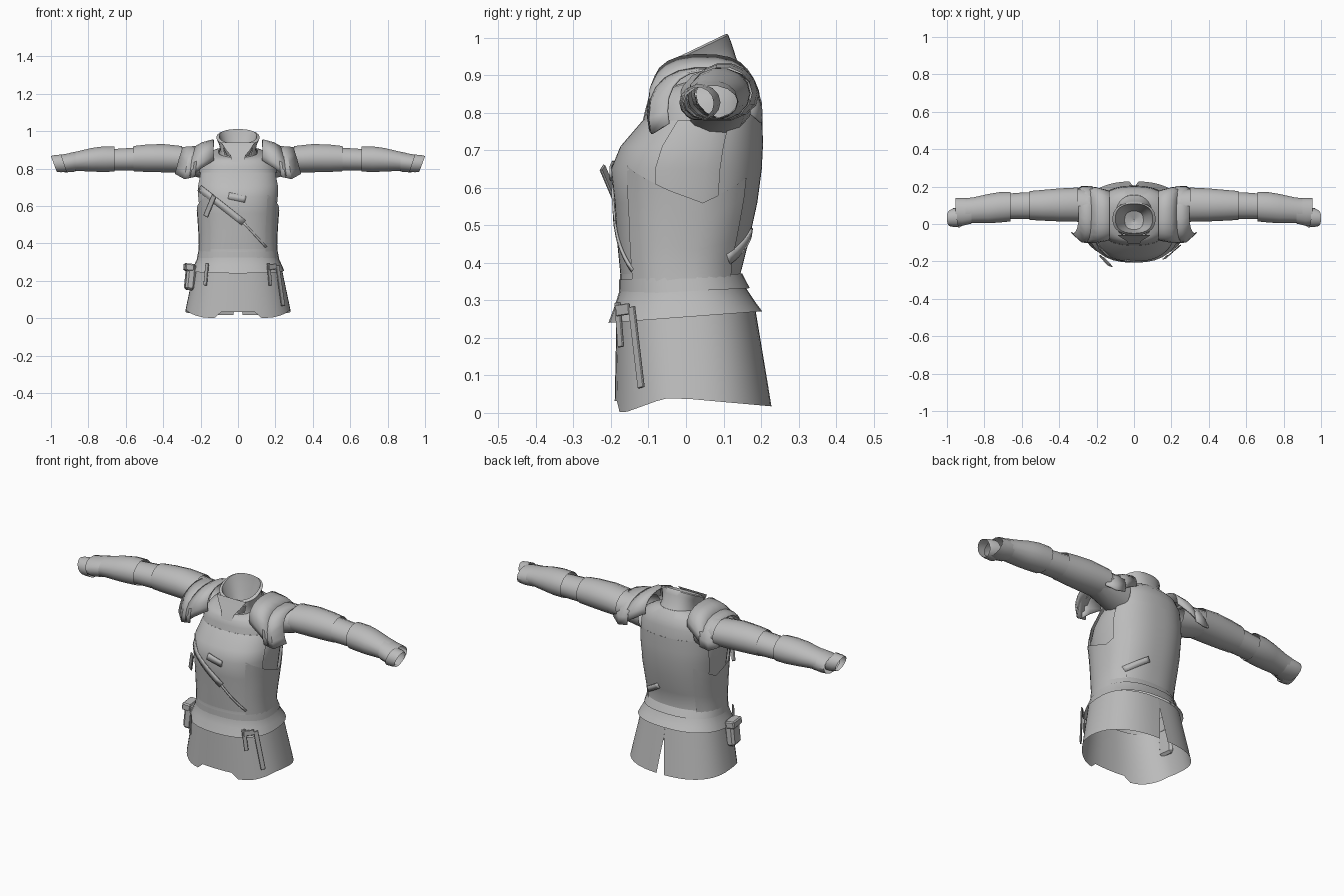
import bpy, bmesh, math
from mathutils import Vector

cube = bpy.data.objects.get("Cube")
if cube:
    bpy.data.objects.remove(cube, do_unlink=True)

grey = bpy.data.materials.new("plain_grey")
grey.use_nodes = True
grey.diffuse_color = (0.5, 0.5, 0.5, 1)
grey.node_tree.nodes["Principled BSDF"].inputs["Base Color"].default_value = (0.5, 0.5, 0.5, 1)

E = 2.4  # roundness of the torso sections


def finish(name, bm, angle=35):
    mesh = bpy.data.meshes.new(name)
    bm.to_mesh(mesh)
    bm.free()
    mesh.materials.append(grey)
    obj = bpy.data.objects.new(name, mesh)
    bpy.context.collection.objects.link(obj)
    bpy.ops.object.select_all(action='DESELECT')
    obj.select_set(True)
    bpy.context.view_layer.objects.active = obj
    bpy.ops.object.shade_smooth_by_angle(angle=math.radians(angle))
    return obj


def grid(name, rows, closed=False, skip=None, angle=35):
    """Skin rows of points with quads."""
    bm = bmesh.new()
    vs = [[bm.verts.new(p) for p in row] for row in rows]
    n = len(vs[0])
    for i in range(len(vs) - 1):
        for j in range(n if closed else n - 1):
            k = (j + 1) % n
            if not (skip and skip(i, j)):
                bm.faces.new((vs[i][j], vs[i][k], vs[i + 1][k], vs[i + 1][j]))
    return finish(name, bm, angle)


def thicken(obj, amount):
    solid = obj.modifiers.new("thickness", 'SOLIDIFY')
    solid.thickness, solid.offset = amount, 0


def power(v, e):
    return math.copysign(abs(v) ** e, v)


def section(z, rx, front, back, tilt=0, a0=0, a1=360, n=32, shrink=0):
    """Rounded torso section; angle 0 is +x, 90 is back, 270 is front."""
    cy, ry = (front + back) / 2, (back - front) / 2 - shrink
    count = n if a1 - a0 == 360 else n + 1
    row = []
    for i in range(count):
        a = math.radians(a0 + (a1 - a0) * i / n)
        y = cy + ry * power(math.sin(a), 2 / E)
        row.append(((rx - shrink) * power(math.cos(a), 2 / E), y, z + tilt * (y - front)))
    return row


# Torso profile: height, half width, front, back
torso = [(.33, .212, -.172, .155), (.37, .205, -.175, .145), (.46, .208, -.184, .168),
         (.56, .215, -.19, .19), (.65, .224, -.2, .202), (.71, .224, -.175, .205),
         (.78, .21, -.115, .204)]


def at(z):
    for lo, hi in zip(torso, torso[1:]):
        if z <= hi[0]:
            t = (z - lo[0]) / (hi[0] - lo[0])
            return [a + (b - a) * t for a, b in zip(lo, hi)]
    return torso[-1]


def surface(x, z, side=-1, lift=.004):
    _, rx, front, back = at(z)
    t = max(0, 1 - abs(x / rx) ** E) ** (1 / E)
    return Vector((x, (front + back) / 2 + side * ((back - front) / 2 * t + lift), z))


def strap(name, p, q, width, side=-1, steps=8):
    """Thin band laid on the torso between two (x, z) points."""
    d = Vector((q[0] - p[0], q[1] - p[1])).normalized()
    rows = []
    for i in range(steps + 1):
        t = i / steps
        x, z = p[0] + (q[0] - p[0]) * t, p[1] + (q[1] - p[1]) * t
        rows.append([surface(x - s * d.y * width, z + s * d.x * width, side) for s in (-.5, .5)])
    thicken(grid(name, rows), .006)


def box(name, centre, size, turn=(0, 0, 0), bevel=.006):
    bpy.ops.mesh.primitive_cube_add(size=1, location=centre, rotation=turn)
    obj = bpy.context.object
    obj.name, obj.scale = name, size
    bpy.ops.object.transform_apply(location=False, rotation=False, scale=True)
    obj.data.materials.append(grey)
    mod = obj.modifiers.new("bevel", 'BEVEL')
    mod.width, mod.segments = bevel, 1


# Undershirt, with a front plate and a back plate over it
grid("undershirt", [section(*r, shrink=.012) for r in torso], closed=True)
grid("front_plate", [section(*r, a0=200, a1=340) for r in torso])
grid("back_plate", [section(*r, a0=22, a1=158) for r in torso])

# Yoke from the chest up to the neck
grid("yoke", [section(.78, .21, -.115, .204),
              section(.81, .205, -.108, .2, .08),
              section(.84, .185, -.1, .185, .15),
              section(.855, .14, -.085, .155, .25),
              section(.86, .105, -.07, .13, .3)], closed=True)

# Side panels of the vest, hugging the torso, cut in a shallow V under the arm
for s, label in ((1, "left"), (-1, "right")):
    rows = []
    for i in range(11):
        a = math.radians(-50 + 10 * i)
        top = .56 + .1 * abs(i - 6) / 6
        row = []
        for j in range(6):
            z = .35 + (top - .35) * j / 5
            _, rx, front, back = at(z)
            y = (front + back) / 2 + ((back - front) / 2 + .002) * power(math.sin(a), 2 / E)
            row.append((s * (rx + .004) * power(math.cos(a), 2 / E), y, z))
        rows.append(row)
    grid(label + "_side_panel", rows)

# Flared lower edge of the vest and the belt seam
grid("vest_hem", [section(.37, .207, -.176, .147), section(.33, .214, -.176, .162),
                  section(.285, .232, -.19, .187, .02), section(.24, .247, -.207, .203, .075)],
     closed=True)
grid("belt", [section(z, rx, -.178, back, .05) for z, rx, back in
              ((.315, .219, .17), (.355, .211, .15))], closed=True)

# Skirt, slit at the back, with stepped lower front edge
rows = []
for t in (0, .25, .5, .75, 1):
    gap = max(0, t - .25) * 4
    row = section(0, .232 + .05 * t, -.185 - .005 * t, .185 + .043 * t, 0, 90 + gap, 450 - gap - .01, 48)
    for i, (x, y, z) in enumerate(row):
        low = .038 - .036 * min(1, max(0, -y - .06) / .1) - .018 * max(0, y) / .2
        low += .03 if abs(x) < .1 and y < 0 else 0
        row[i] = (x, y, .275 + (low - .275) * t)
    rows.append(row)
grid("skirt", rows)

# Raised collar with a slot either side of the throat, and its funnel lining
collar = [section(.835, .105, -.078, .16, .3), section(.865, .095, -.07, .135, .38),
          section(.9, .103, -.064, .122, .45), section(.925, .115, -.058, .113, .48),
          section(.935, .1, -.05, .108, .48)]
grid("collar", collar, closed=True, skip=lambda i, j: i == 1 and j in (20, 21, 26, 27))
grid("collar_lining", [section(.935, .1, -.05, .108, .48), section(.9, .085, -.045, .1, .4),
                       section(.845, .05, -.03, .07, .1), section(.835, .004, .015, .025)],
     closed=True)
grid("throat_tab", [[(x * w, y, z) for x in (-.1, -.04, 0, .04, .1)] for w, y, z in
                    ((.9, -.058, .94), (.65, -.075, .9), (.4, -.09, .87), (.32, -.104, .835))])

# Chest straps, buckles and the back strap
strap("chest_strap", (-.205, .695), (.03, .51), .034)
strap("lower_chest_strap", (.03, .51), (.15, .38), .01)
strap("chest_tab", (-.05, .655), (.04, .635), .035)
strap("back_strap", (.16, .41), (.05, .48), .03, side=1)
box("strap_end", (-.15, -.2, .6), (.03, .008, .13), (.2, .5, -.4), .003)

# Hip pouch and hanging strips
box("hip_pouch", (-.255, -.05, .22), (.05, .085, .14), (0, .1, .12), .012)
box("pouch_flap", (-.262, -.05, .272), (.05, .092, .04), (0, .1, .12))
for name, x, y, z, w, length, lean in (
        ("left_long_strip", .226, -.132, .175, .025, .22, -.18),
        ("left_short_strip", .168, -.178, .235, .022, .12, -.12),
        ("left_hip_loop", .185, -.168, .275, .055, .03, -.1),
        ("right_short_strip", -.17, -.178, .235, .022, .12, .12)):
    box(name, (x, y, z), (w, .007, length), (0, lean, .7 if x > 0 else -.7), .002)


def ring(s, x, y0, y1, z0, z1, slant=0, n=14):
    cy, cz, ry, rz = (y0 + y1) / 2, (z0 + z1) / 2, (y1 - y0) / 2, (z1 - z0) / 2
    return [(s * (x + slant * math.sin(a)), cy + ry * math.cos(a), cz + rz * math.sin(a))
            for a in (2 * math.pi * i / n for i in range(n))]


# Arm parts: stations of x, y range, z range
arm_parts = {
    "upper_sleeve": [(.17, -.02, .18, .74, .92), (.25, .0, .185, .76, .915),
                     (.34, .02, .188, .782, .915), (.45, .024, .178, .785, .915)],
    "upper_arm_guard": [(.3, .012, .195, .778, .922), (.4, .014, .19, .778, .933),
                        (.49, .018, .182, .78, .93), (.56, .022, .176, .784, .922)],
    "elbow_sleeve": [(.5, .026, .172, .787, .917), (.6, .026, .168, .787, .91),
                     (.68, .026, .162, .787, .905)],
    "forearm_guard": [(.66, .014, .172, .782, .92), (.72, .008, .17, .78, .92),
                      (.78, .004, .16, .782, .912), (.86, .006, .142, .786, .893),
                      (.9, .004, .138, .784, .885)],
    "wrist_cuff": [(.87, .002, .138, .782, .89), (.92, -.01, .14, .778, .88),
                   (.955, -.005, .138, .782, .873)],
    "glove_edge": [(.93, -.018, .092, .779, .876), (.965, -.016, .085, .779, .873),
                   (.985, -.012, .074, .782, .868)],
}
# Shoulder plates: x, centre y, centre z, half depth, half height
shoulder_parts = {
    "inner_shoulder_plate": [(.13, .045, .872, .13, .082), (.19, .048, .833, .146, .106),
                             (.235, .05, .792, .15, .122)],
    "outer_shoulder_plate": [(.21, .05, .798, .152, .122), (.255, .052, .788, .148, .128),
                             (.295, .062, .808, .112, .105)],
}
for s, label in ((1, "left"), (-1, "right")):
    for part, stations in arm_parts.items():
        slant = .016 if part == "glove_edge" else 0
        grid(f"{label}_{part}", [ring(s, *st, slant) for st in stations], closed=True)
    for part, stations in shoulder_parts.items():
        rows = []
        for x, cy, cz, ry, rz in stations:
            row = []
            for i in range(13):
                a = math.radians(-18 + 203 * i / 12)
                shear = .028 * (1 - math.sin(a)) * (x - .13) / .15
                row.append((s * (x + shear), cy - ry * power(math.cos(a), .8),
                            cz + rz * power(math.sin(a), .9)))
            rows.append(row)
        thicken(grid(f"{label}_{part}", rows, angle=25), .006)
